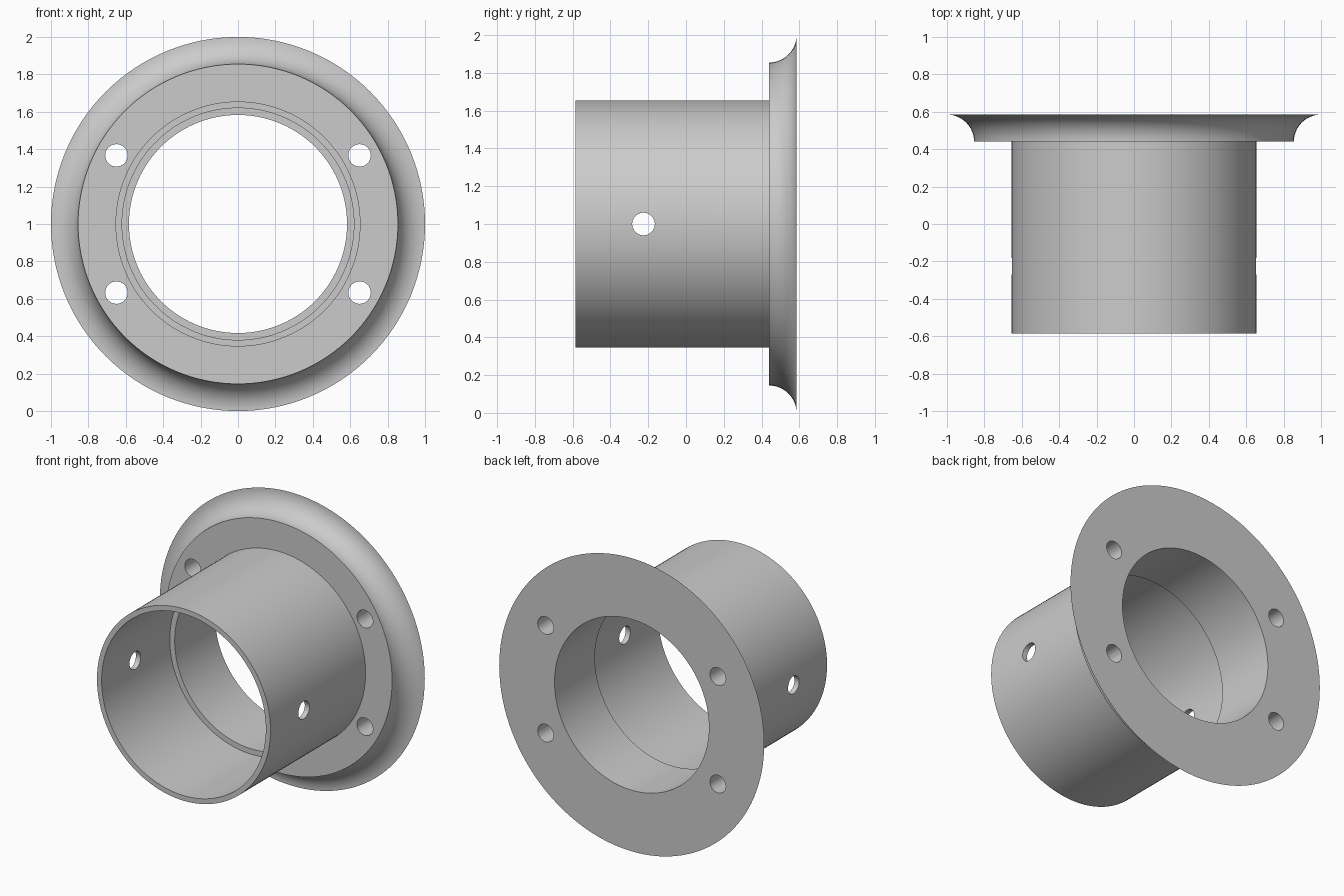
import bpy, bmesh, math
from mathutils import Matrix, Vector

if "Cube" in bpy.data.objects:
    bpy.data.objects.remove(bpy.data.objects["Cube"])

FRONT, FACE, BACK, STEP = -0.585, 0.44, 0.585, 0.15   # stations along y
TUBE_R, BORE_R, NECK_R, FLANGE_R = 0.655, 0.62, 0.583, 0.855
HOLE_R = 0.06
SEGMENTS = 128

grey = bpy.data.materials.new("plain grey")
grey.use_nodes = True
colour = (0.6, 0.6, 0.6, 1)
grey.diffuse_color = colour
grey.node_tree.nodes["Principled BSDF"].inputs["Base Color"].default_value = colour


def make_object(name, bm):
    mesh = bpy.data.meshes.new(name)
    bm.to_mesh(mesh)
    bm.free()
    obj = bpy.data.objects.new(name, mesh)
    bpy.context.collection.objects.link(obj)
    return obj


def add_cutter(bm, centre, direction, depth):
    turn = Vector((0, 0, 1)).rotation_difference(Vector(direction)).to_matrix().to_4x4()
    bmesh.ops.create_cone(bm, cap_ends=True, segments=32, radius1=HOLE_R, radius2=HOLE_R,
                          depth=depth, matrix=Matrix.Translation(centre) @ turn)


# Flanged tube: radius and y profile, with a concave quarter-round flange edge
cove = 1 - FLANGE_R
profile = [(BORE_R, FRONT), (TUBE_R, FRONT), (TUBE_R, FACE)]
for i in range(17):
    a = i / 16 * math.pi / 2
    profile.append((1 - cove * math.cos(a), FACE + cove * math.sin(a)))
profile += [(NECK_R, BACK), (NECK_R, STEP), (BORE_R, STEP)]

bm = bmesh.new()
verts = [bm.verts.new((r, y, 1)) for r, y in profile]
edges = [bm.edges.new((v, verts[(i + 1) % len(verts)])) for i, v in enumerate(verts)]
bmesh.ops.spin(bm, geom=verts + edges, cent=(0, 0, 1), axis=(0, 1, 0),
               angle=2 * math.pi, steps=SEGMENTS, use_merge=True)
bmesh.ops.remove_doubles(bm, verts=bm.verts, dist=0.0001)
bmesh.ops.recalc_face_normals(bm, faces=bm.faces)
body = make_object("flanged_tube", bm)
body.data.materials.append(grey)

# Four bolt holes in the flange and a cross hole through the tube
bm = bmesh.new()
for x in (-0.65, 0.65):
    for z in (-0.367, 0.367):
        add_cutter(bm, (x, 0.52, 1 + z), (0, 1, 0), 0.4)
add_cutter(bm, (0, -0.225, 1), (1, 0, 0), 2)
cutter = make_object("hole_cutter", bm)
cutter.hide_render = True

cut = body.modifiers.new("holes", 'BOOLEAN')
cut.operation = 'DIFFERENCE'
cut.solver = 'EXACT'
cut.object = cutter

bpy.ops.object.select_all(action='DESELECT')
body.select_set(True)
bpy.context.view_layer.objects.active = body
bpy.ops.object.modifier_apply(modifier=cut.name)
bpy.data.objects.remove(cutter)
bpy.ops.object.shade_smooth_by_angle(angle=math.radians(30))
